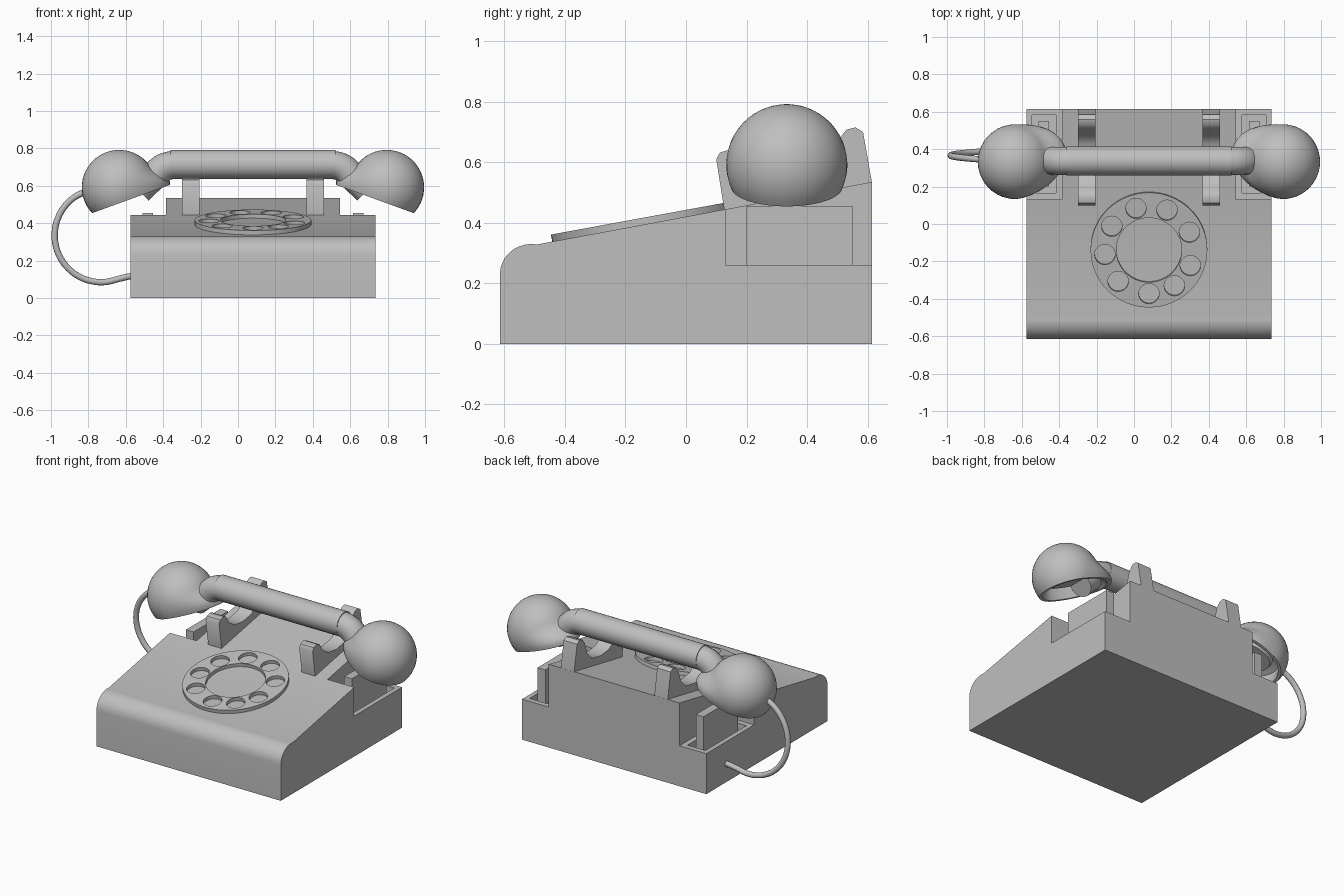
import bpy, bmesh, math
from mathutils import Matrix, Vector

if "Cube" in bpy.data.objects:
    bpy.data.objects.remove(bpy.data.objects["Cube"], do_unlink=True)

CX = 0.08        # the body's middle in x
SLOPE = 0.183    # rise of the sloping top
grey = bpy.data.materials.new("plain_grey")
grey.use_nodes = True
grey.diffuse_color = (0.52, 0.52, 0.52, 1)
next(n for n in grey.node_tree.nodes if n.type == 'BSDF_PRINCIPLED').inputs["Base Color"].default_value = (0.52, 0.52, 0.52, 1)


def activate(ob):
    bpy.ops.object.select_all(action='DESELECT')
    ob.select_set(True)
    bpy.context.view_layer.objects.active = ob


def finish(name, bm, smooth=None):
    bmesh.ops.recalc_face_normals(bm, faces=bm.faces)
    me = bpy.data.meshes.new(name)
    bm.to_mesh(me)
    bm.free()
    me.materials.append(grey)
    ob = bpy.data.objects.new(name, me)
    bpy.context.collection.objects.link(ob)
    if smooth:
        activate(ob)
        bpy.ops.object.shade_smooth_by_angle(angle=math.radians(smooth))
    return ob


def box(name, x0, x1, y0, y1, z0, z1):
    bm = bmesh.new()
    m = Matrix.Translation(((x0 + x1) / 2, (y0 + y1) / 2, (z0 + z1) / 2)) @ \
        Matrix.Diagonal((abs(x1 - x0), y1 - y0, z1 - z0, 1))
    bmesh.ops.create_cube(bm, size=1, matrix=m)
    return finish(name, bm)


def extrude_profile(name, pts, x0, x1, smooth=30):
    """Extrude a y-z outline along x."""
    bm = bmesh.new()
    face = bm.faces.new([bm.verts.new((x0, y, z)) for y, z in pts])
    new = bmesh.ops.extrude_face_region(bm, geom=[face])["geom"]
    bmesh.ops.translate(bm, vec=(x1 - x0, 0, 0),
                        verts=[v for v in new if isinstance(v, bmesh.types.BMVert)])
    return finish(name, bm, smooth)


def cylinder(bm, r, depth, matrix, seg=48):
    bmesh.ops.create_cone(bm, cap_ends=True, segments=seg, radius1=r,
                          radius2=r, depth=depth, matrix=matrix)


def cut(ob, cutter):
    cutter.hide_render = True
    mod = ob.modifiers.new("cut", 'BOOLEAN')
    mod.operation = 'DIFFERENCE'
    mod.solver = 'EXACT'
    mod.object = cutter
    activate(ob)
    bpy.ops.object.modifier_apply(modifier=mod.name)
    bpy.data.objects.remove(cutter, do_unlink=True)


def tube(name, pts, r):
    cu = bpy.data.curves.new(name, 'CURVE')
    cu.dimensions = '3D'
    cu.bevel_depth = r
    cu.bevel_resolution = 6
    cu.use_fill_caps = True
    sp = cu.splines.new('BEZIER')
    sp.bezier_points.add(len(pts) - 1)
    for bp, p in zip(sp.bezier_points, pts):
        bp.co = p
        bp.handle_left_type = bp.handle_right_type = 'AUTO'
    cu.materials.append(grey)
    ob = bpy.data.objects.new(name, cu)
    bpy.context.collection.objects.link(ob)
    activate(ob)
    bpy.ops.object.convert(target='MESH')
    bpy.ops.object.shade_smooth_by_angle(angle=math.radians(40))
    return ob


# Body: wedge with a rounded front edge
arc = [(-0.51 - 0.105 * math.cos(a), 0.23 + 0.1 * math.sin(a))
       for a in (math.radians(i * 100 / 9) for i in range(10))]
outline = [(0.615, 0), (-0.615, 0)] + arc + [(0.615, 0.535)]
body = extrude_profile("body", outline, CX - 0.655, CX + 0.655)

# Rear corner notches, each with a shallow tray and an upright block
for side, s in (("right", -1), ("left", 1)):
    xs = lambda d: CX + s * d
    cut(body, box("notch_cutter", xs(0.465), xs(0.8), 0.13, 0.8, 0.26, 0.8))
    cut(body, box("tray_cutter", xs(0.497), xs(0.625), 0.165, 0.582, 0.21, 0.3))
    box(side + "_rest_block", xs(0.535), xs(0.59), 0.2, 0.55, 0.2, 0.455)

# Cradle prongs
cradle = [(0.13, 0.42), (0.1, 0.61), (0.112, 0.632), (0.145, 0.642), (0.17, 0.632),
          (0.2, 0.585), (0.26, 0.545), (0.34, 0.535), (0.43, 0.55), (0.48, 0.6),
          (0.505, 0.675), (0.53, 0.708), (0.56, 0.715), (0.585, 0.70),
          (0.614, 0.535), (0.614, 0.42)]
for side, s in (("right", -1), ("left", 1)):
    extrude_profile(side + "_cradle", cradle, CX + s * 0.285, CX + s * 0.38, 40)

# Dial ring with nine finger holes, lying on the slope
tilt = Matrix.Translation((CX, -0.137, 0.535 - SLOPE * 0.752 + 0.007)) @ \
    Matrix.Rotation(math.atan(SLOPE), 4, 'X')
bm = bmesh.new()
cylinder(bm, 0.312, 0.026, tilt, 64)
dial = finish("dial_ring", bm)
bm = bmesh.new()
cylinder(bm, 0.175, 0.2, tilt, 64)
for deg in (107, 66, 24, -21, -55, -90, -134, -174, -213):
    a = math.radians(deg)
    cylinder(bm, 0.055, 0.2, tilt @ Matrix.Translation(
        (0.237 * math.cos(a), 0.237 * math.sin(a), 0)), 28)
cut(dial, finish("dial_cutter", bm))
activate(dial)
bpy.ops.object.shade_smooth_by_angle(angle=math.radians(30))

# Handset grip
bm = bmesh.new()
cylinder(bm, 0.077, 0.88, Matrix.Translation((CX, 0.337, 0.714)) @
         Matrix.Rotation(math.pi / 2, 4, 'Y'))
finish("handset_grip", bm, 40)


def cup(name, s):
    """Hollow ball, cut open below, its rim drawn out towards the grip."""
    prof = [(0.2 * math.sin(a), 0.2 * math.cos(a))
            for a in (math.radians(i * 113.6 / 18) for i in range(19))]
    prof += [(0.165, -0.08), (0.152, -0.01), (0.11, 0.0), (0.1, -0.03), (0, -0.03)]
    bm = bmesh.new()
    vs = [bm.verts.new((r, 0, z)) for r, z in prof]
    es = [bm.edges.new(p) for p in zip(vs, vs[1:])]
    bmesh.ops.spin(bm, geom=vs + es, cent=(0, 0, 0), axis=(0, 0, 1),
                   angle=2 * math.pi, steps=40)
    bmesh.ops.remove_doubles(bm, verts=bm.verts, dist=0.0005)
    rot = Matrix.Rotation(math.radians(-20), 3, 'Y')
    for v in bm.verts:
        w = min(1, max(0, (0.05 - v.co.z) / 0.13))
        w = w * w * (3 - 2 * w)
        if v.co.x > 0:
            v.co.y += 0.04 * w * v.co.x / 0.183
            v.co.x *= 1 + 0.42 * w
        p = rot @ v.co + Vector((-0.715, 0.333, 0.592))
        v.co = (CX - s * p.x, p.y, p.z)
    return finish(name, bm, 40)


# Cups and the elbows joining them to the grip
for side, s in (("right", -1), ("left", 1)):
    cup(side + "_handset_cup", s)
    tube(side + "_handset_elbow",
         [(CX + s * d, 0.337, z) for d, z in
          ((0.42, 0.714), (0.48, 0.697), (0.53, 0.652), (0.61, 0.575))], 0.075)

# Cord looping from the right cup to the side of the body
cord = []
for i in range(13):
    t = i / 12
    a = math.radians(110 + 198 * t)
    cord.append((-0.73 + 0.25 * math.cos(a), 0.345 + 0.06 * t, 0.335 + 0.25 * math.sin(a)))
cord[-1] = (-0.565, 0.41, 0.12)
tube("cord", cord, 0.017)
